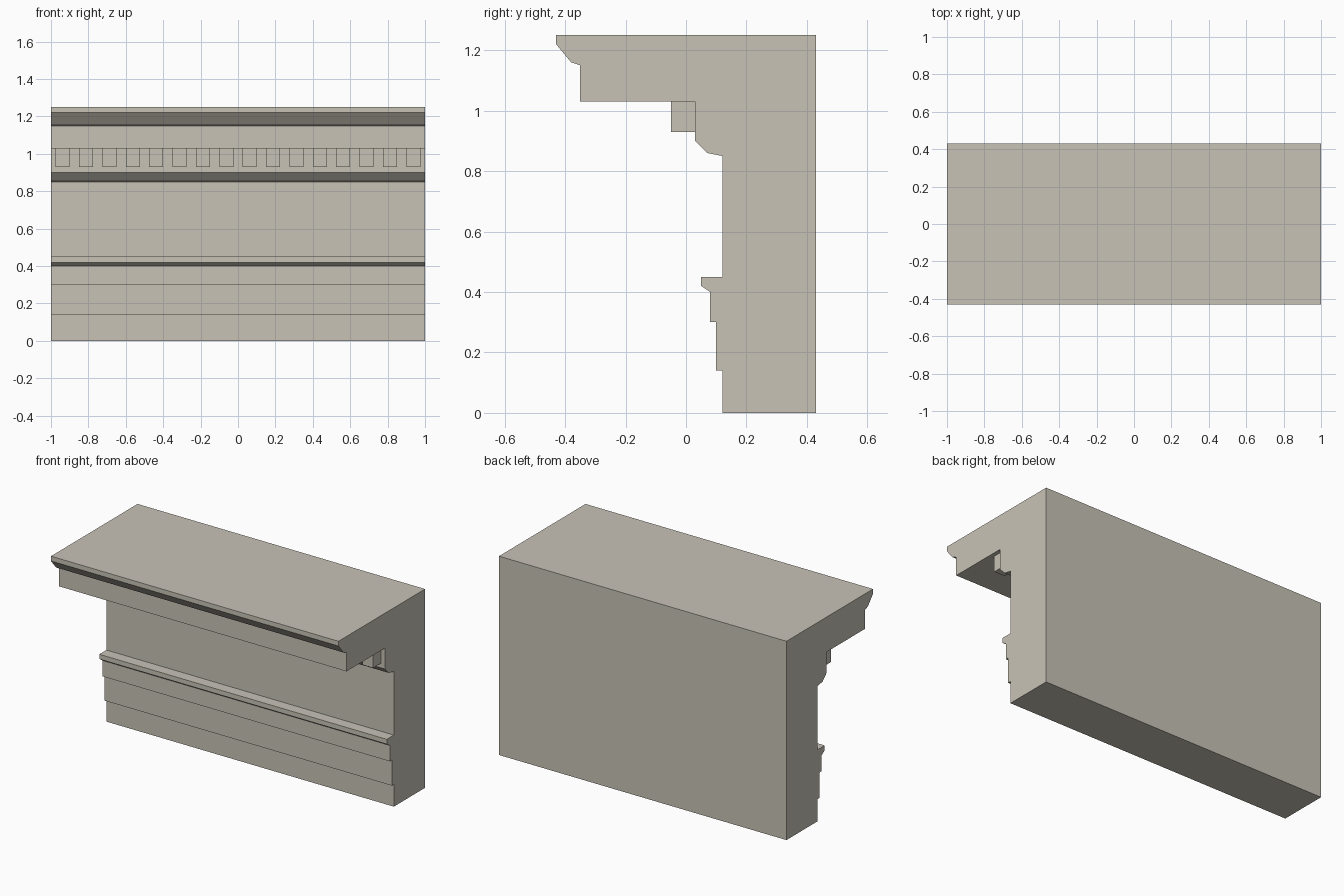
import bpy
import bmesh

if "Cube" in bpy.data.objects:
    bpy.data.objects.remove(bpy.data.objects["Cube"])

stone = bpy.data.materials.new("pale limestone")
stone.diffuse_color = (0.58, 0.545, 0.47, 1.0)
stone.use_nodes = True
stone.node_tree.nodes["Principled BSDF"].inputs["Base Color"].default_value = stone.diffuse_color


def finish(name, bm):
    bmesh.ops.recalc_face_normals(bm, faces=bm.faces)
    mesh = bpy.data.meshes.new(name)
    bm.to_mesh(mesh)
    bm.free()
    mesh.materials.append(stone)
    obj = bpy.data.objects.new(name, mesh)
    bpy.context.collection.objects.link(obj)
    return obj


def extrude_profile(name, points, x0, x1):
    """Sweep a closed (y, z) profile along x."""
    bm = bmesh.new()
    face = bm.faces.new([bm.verts.new((x0, y, z)) for y, z in points])
    swept = bmesh.ops.extrude_face_region(bm, geom=[face], use_keep_orig=True)
    verts = [g for g in swept["geom"] if isinstance(g, bmesh.types.BMVert)]
    bmesh.ops.translate(bm, verts=verts, vec=(x1 - x0, 0, 0))
    return finish(name, bm)


# Entablature section: back, cornice, bed moulding, frieze, stepped architrave
back = [(0.12, 0.0), (0.43, 0.0), (0.43, 1.25)]
cornice = [(-0.43, 1.25), (-0.43, 1.22), (-0.38, 1.16), (-0.35, 1.15), (-0.35, 1.03)]
bed_moulding = [(0.03, 1.03), (0.03, 0.90), (0.07, 0.86), (0.12, 0.85)]
architrave = [(0.12, 0.45), (0.05, 0.45), (0.05, 0.42), (0.08, 0.40), (0.08, 0.30),
              (0.10, 0.30), (0.10, 0.14), (0.12, 0.14)]
extrude_profile("entablature", back + cornice + bed_moulding + architrave, -1.0, 1.0)

# Row of dentil blocks under the cornice
dentil = [(-0.05, 0.93), (0.03, 0.93), (0.03, 1.03), (-0.05, 1.03)]
count, pitch, width = 16, 0.125, 0.075
first = extrude_profile("dentils", dentil, -0.9375 - width / 2, -0.9375 + width / 2)
row = first.modifiers.new("row", 'ARRAY')
row.count = count
row.use_relative_offset = False
row.use_constant_offset = True
row.constant_offset_displace = (pitch, 0, 0)
